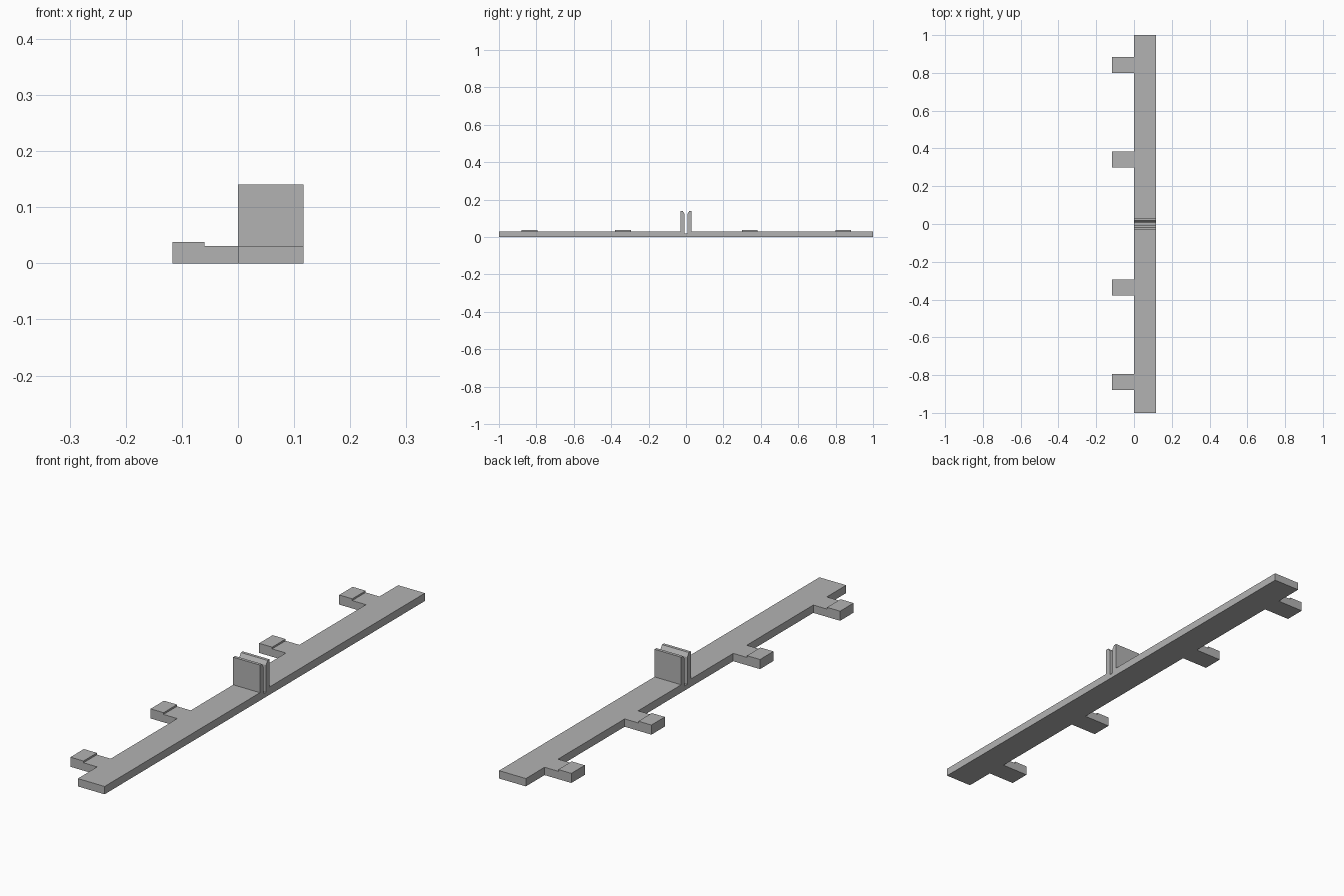
import bpy
import bmesh

cube = bpy.data.objects.get("Cube")
if cube:
    bpy.data.objects.remove(cube, do_unlink=True)

GREY = (0.45, 0.45, 0.45, 1)
grey = bpy.data.materials.new("plain_grey")
grey.use_nodes = True
grey.diffuse_color = GREY
grey.node_tree.nodes["Principled BSDF"].inputs["Base Color"].default_value = GREY


def extrude_profile(name, points, offset):
    """Make a solid by pushing a closed outline along an offset."""
    bm = bmesh.new()
    face = bm.faces.new([bm.verts.new(p) for p in points])
    result = bmesh.ops.extrude_face_region(bm, geom=[face], use_keep_orig=True)
    moved = [v for v in result["geom"] if isinstance(v, bmesh.types.BMVert)]
    bmesh.ops.translate(bm, verts=moved, vec=offset)
    bmesh.ops.recalc_face_normals(bm, faces=bm.faces)
    mesh = bpy.data.meshes.new(name)
    bm.to_mesh(mesh)
    bm.free()
    mesh.materials.append(grey)
    obj = bpy.data.objects.new(name, mesh)
    bpy.context.collection.objects.link(obj)
    return obj


HALF_WIDTH = 0.117
THICK = 0.031

# Long bar with the slotted clip: half the outline, mirrored front to back
half = [(1, 0), (1, THICK), (0.03, THICK), (0.03, 0.14),
        (0.018, 0.14), (0.008, 0.125), (0.008, 0.018)]
outline = half + [(-y, z) for y, z in reversed(half)]
extrude_profile("bar_with_clip", [(0, y, z) for y, z in outline], (HALF_WIDTH, 0, 0))

# Side tabs with a raised pad at the outer end
TAB_WIDTH = 0.084
tab = [(0, 0), (0, THICK), (-0.06, THICK), (-0.06, 0.038),
       (-HALF_WIDTH, 0.038), (-HALF_WIDTH, 0)]
for i, y in enumerate((-0.837, -0.337, 0.341, 0.841)):
    start = y - TAB_WIDTH / 2
    extrude_profile(f"side_tab_{i + 1}", [(x, start, z) for x, z in tab], (0, TAB_WIDTH, 0))
